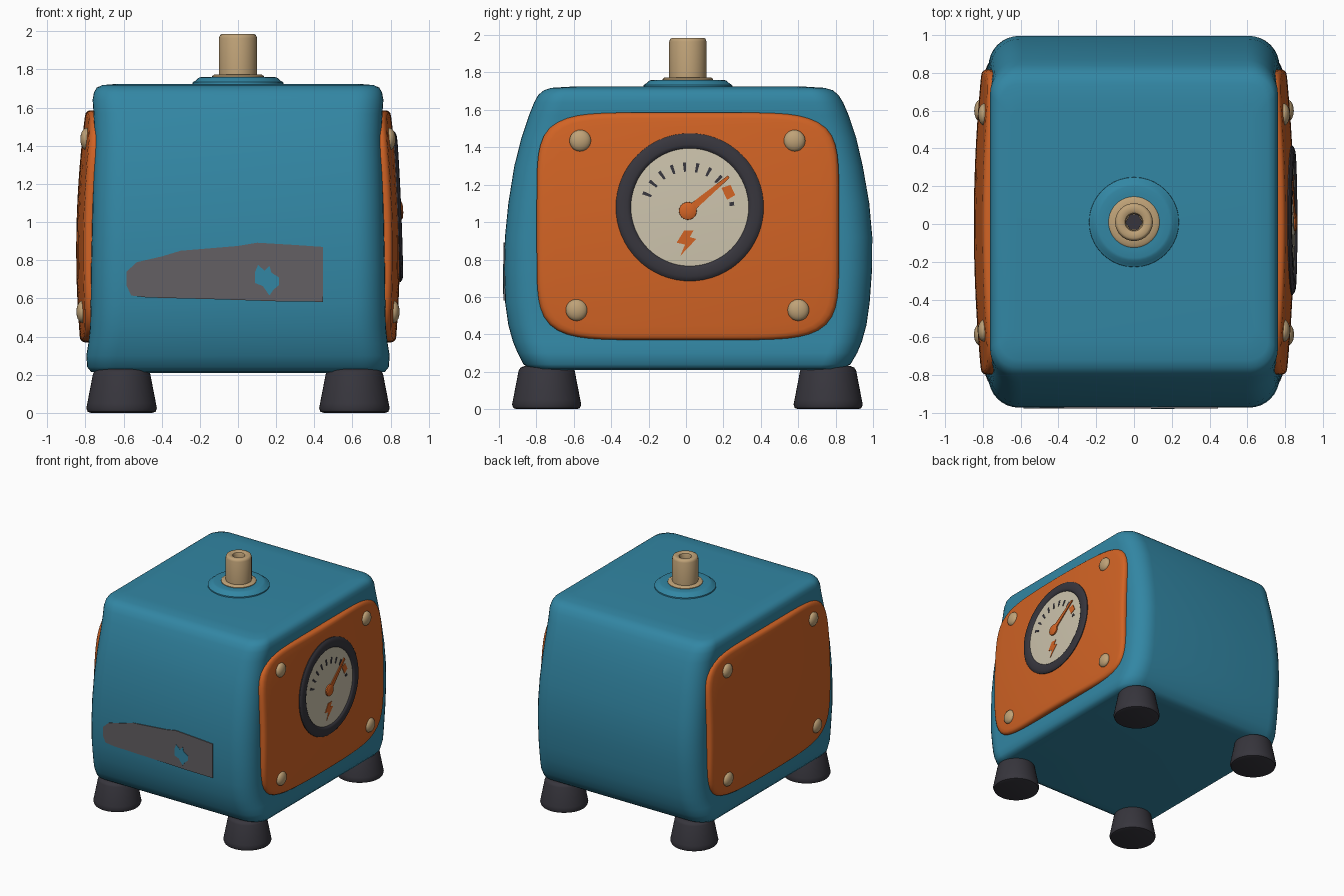
import bpy, bmesh, math
from mathutils import Vector

cube = bpy.data.objects.get("Cube")
if cube:
    bpy.data.objects.remove(cube, do_unlink=True)


def material(name, rgb):
    m = bpy.data.materials.new(name)
    m.use_nodes = True
    col = (*rgb, 1)
    m.diffuse_color = col
    bsdf = m.node_tree.nodes["Principled BSDF"]
    bsdf.inputs["Base Color"].default_value = col
    bsdf.inputs["Roughness"].default_value = 0.6
    return m


TEAL = material("teal paint", (0.032, 0.24, 0.37))
ORANGE = material("orange paint", (0.64, 0.125, 0.018))
RUBBER = material("dark rubber", (0.038, 0.036, 0.046))
BRASS = material("tan metal", (0.52, 0.36, 0.185))
CREAM = material("cream dial", (0.60, 0.54, 0.41))
GREY = material("worn grey", (0.125, 0.118, 0.125))


def finish(bm, name, mat, angle=40):
    bmesh.ops.recalc_face_normals(bm, faces=bm.faces)
    me = bpy.data.meshes.new(name)
    bm.to_mesh(me)
    bm.free()
    me.materials.append(mat)
    ob = bpy.data.objects.new(name, me)
    bpy.context.collection.objects.link(ob)
    bpy.ops.object.select_all(action='DESELECT')
    ob.select_set(True)
    bpy.context.view_layer.objects.active = ob
    bpy.ops.object.shade_smooth_by_angle(angle=math.radians(angle))
    return ob


def loft(name, rings, mat, caps=(True, True), angle=40):
    """Skin a list of equal-length point loops."""
    bm = bmesh.new()
    loops = [[bm.verts.new(p) for p in ring] for ring in rings]
    for a, b in zip(loops, loops[1:]):
        n = len(a)
        for i in range(n):
            j = (i + 1) % n
            bm.faces.new((a[i], a[j], b[j], b[i]))
    for use, loop in zip(caps, (loops[0], loops[-1])):
        if use:
            bm.faces.new(loop)
    return finish(bm, name, mat, angle)


def turned(name, profile, mat, cx=0, cy=0, n=40, caps=(True, True)):
    """Revolve (radius, height) points about a vertical axis."""
    angles = [math.tau * i / n for i in range(n)]
    return loft(name, [[(cx + r * math.cos(t), cy + r * math.sin(t), z) for t in angles]
                       for r, z in profile], mat, caps)


def bulge(y, z):
    """Outward distance of the domed side panel surface."""
    return 0.848 - 0.04 * (y / 0.8) ** 2 - 0.045 * ((z - 0.85) / 0.7) ** 2


def on_panel(y, z, lift=0.0, side=1):
    return (side * (bulge(y, z) + lift), y, z)


def plate(name, outline, lift, mat):
    """Thin prism that follows the panel on the gauge side."""
    return loft(name, [[on_panel(y, z, h) for y, z in outline] for h in (-0.004, lift)], mat, angle=25)


def dial_rings(name, profile, mat, cy, cz, caps=(False, False), n=64):
    angles = [math.tau * i / n for i in range(n)]
    return loft(name, [[on_panel(cy + r * math.cos(t), cz + r * math.sin(t), h) for t in angles]
                       for r, h in profile], mat, caps)


# Body: stacked rounded rectangles (height, half width, front, back, corner radius)
def rounded(z, hx, y0, y1, r, seg=8):
    pts = []
    for k, (sx, cy) in enumerate(((1, y1 - r), (-1, y1 - r), (-1, y0 + r), (1, y0 + r))):
        for i in range(seg + 1):
            t = math.pi / 2 * (k + i / seg)
            pts.append((sx * (hx - r) + r * math.cos(t), cy + r * math.sin(t), z))
    return pts


layers = [
    (0.21, 0.73, -0.78, 0.79, 0.10), (0.215, 0.77, -0.83, 0.84, 0.13),
    (0.24, 0.79, -0.87, 0.88, 0.15), (0.30, 0.795, -0.90, 0.915, 0.16),
    (0.36, 0.785, -0.925, 0.94, 0.16), (0.45, 0.775, -0.95, 0.965, 0.16),
    (0.57, 0.772, -0.967, 0.982, 0.16), (0.75, 0.77, -0.972, 0.995, 0.16),
    (0.92, 0.766, -0.968, 0.996, 0.16), (1.10, 0.762, -0.95, 0.98, 0.16),
    (1.30, 0.756, -0.918, 0.945, 0.16), (1.45, 0.752, -0.88, 0.91, 0.16),
    (1.57, 0.757, -0.84, 0.87, 0.16), (1.64, 0.762, -0.812, 0.84, 0.15),
    (1.68, 0.755, -0.79, 0.815, 0.14), (1.705, 0.74, -0.76, 0.785, 0.12),
    (1.718, 0.71, -0.72, 0.74, 0.10), (1.724, 0.64, -0.62, 0.64, 0.08),
]
loft("body", [rounded(*layer) for layer in layers], TEAL, angle=50)

# Rubber feet
for sx, side in ((-1, "right"), (1, "left")):
    for cy, end in ((-0.745, "front"), (0.76, "back")):
        turned(f"{end}_{side}_foot",
               [(0.16, 0), (0.178, 0.006), (0.185, 0.025), (0.18, 0.05), (0.15, 0.205),
                (0.14, 0.222), (0.12, 0.23)], RUBBER, sx * 0.61, cy)

# Collar and hollow spindle on the top
turned("top_collar", [(0.24, 1.71), (0.237, 1.733), (0.222, 1.742), (0.205, 1.757),
                      (0.19, 1.761), (0.15, 1.76)], TEAL, 0, 0.01)
turned("spindle_ring", [(0.135, 1.755), (0.135, 1.765), (0.125, 1.773), (0.09, 1.773)], BRASS, 0, 0.01)
turned("spindle", [(0.1, 1.76), (0.1, 1.965), (0.094, 1.98), (0.085, 1.985), (0.06, 1.985),
                   (0.048, 1.978), (0.042, 1.96), (0.042, 1.88)], BRASS, 0, 0.01, caps=(True, False))
turned("spindle_socket", [(0.045, 1.87), (0.045, 1.9)], RUBBER, 0, 0.01, n=6)


# Domed side panels with rivets
def panel_loop(scale, lift, side, n=112):
    pts = []
    for i in range(n):
        t = math.tau * i / n
        c, s = math.cos(t), math.sin(t)
        r = scale * (abs(c / 0.808) ** 6 + abs(s / 0.608) ** 6) ** (-1 / 6)
        pts.append(on_panel(0.01 + r * c, 0.978 + r * s, lift, side))
    return pts


steps = [(0.99, -0.1), (1, -0.04), (1, -0.022), (0.992, -0.01), (0.978, -0.002), (0.95, 0)]
steps += [(k / 8, 0) for k in range(7, 0, -1)] + [(0.01, 0)]
rivets = ((-0.565, 1.435), (0.58, 1.435), (-0.585, 0.53), (0.6, 0.53))
for side, label in ((1, "left"), (-1, "right")):
    loft(f"{label}_panel", [panel_loop(s, h, side) for s, h in steps], ORANGE, angle=60)
    for i, (y, z) in enumerate(rivets):
        bm = bmesh.new()
        bmesh.ops.create_uvsphere(bm, u_segments=24, v_segments=14, radius=0.058)
        bmesh.ops.scale(bm, vec=(0.55, 1, 1), verts=bm.verts)
        bmesh.ops.translate(bm, vec=on_panel(y, z, -0.002, side), verts=bm.verts)
        finish(bm, f"{label}_rivet_{i + 1}", BRASS)

# Gauge: bezel, dial, ticks, needle and marks
dial_rings("gauge_bezel", [(0.395, -0.02), (0.395, 0.006), (0.385, 0.014), (0.37, 0.018),
                           (0.335, 0.018), (0.32, 0.012), (0.312, 0)], RUBBER, 0.02, 1.08)
dial_rings("gauge_dial", [(r / 100, 0.004) for r in (32, 24, 16, 8, 1)], CREAM, 0.02, 1.08, (False, True))

hub = Vector((0.01, 1.06))


def radial(deg, r0, r1, w0, w1):
    d = Vector((math.cos(math.radians(deg)), math.sin(math.radians(deg))))
    s = Vector((-d.y, d.x))
    return [hub + d * r0 - s * w0, hub + d * r1 - s * w1, hub + d * r1 + s * w1, hub + d * r0 + s * w0]


for i in range(8):
    plate(f"dial_tick_{i + 1}", radial(158 - 16 * i, 0.21, 0.26, 0.006, 0.009), 0.007, RUBBER)
plate("dial_end_tick", radial(9, 0.225, 0.25, 0.01, 0.01), 0.007, RUBBER)
plate("dial_warning_mark", radial(25, 0.215, 0.265, 0.035, 0.03), 0.007, ORANGE)
plate("dial_bolt_mark", [(-0.05, 0.89), (-0.01, 0.955), (0.04, 0.955), (0.02, 0.92), (0.055, 0.91),
                         (-0.03, 0.82), (-0.005, 0.88)], 0.007, ORANGE)
plate("needle", radial(40, 0, 0.285, 0.022, 0.008), 0.013, ORANGE)
dial_rings("needle_hub", [(0.048, 0), (0.047, 0.014), (0.035, 0.02), (0.01, 0.022)],
           ORANGE, hub.x, hub.y, (False, True), 24)


# Worn strip on the front with a patch of body paint showing
def front_plate(name, outline, y, mat):
    return loft(name, [[(x, d, z) for x, z in outline] for d in (-0.96, y)], mat, angle=25)


front_plate("front_strip", [(-0.585, 0.67), (-0.56, 0.615), (-0.48, 0.605), (-0.1, 0.595), (0.2, 0.585),
                            (0.445, 0.582), (0.445, 0.87), (0.3, 0.88), (0.1, 0.892), (0, 0.875),
                            (-0.3, 0.85), (-0.4, 0.82), (-0.53, 0.79), (-0.585, 0.74)], -0.976, GREY)
front_plate("front_strip_chip", [(0.09, 0.68), (0.13, 0.665), (0.165, 0.615), (0.185, 0.645), (0.215, 0.67),
                                 (0.215, 0.71), (0.175, 0.735), (0.165, 0.77), (0.14, 0.745),
                                 (0.105, 0.775), (0.09, 0.74)], -0.979, TEAL)
